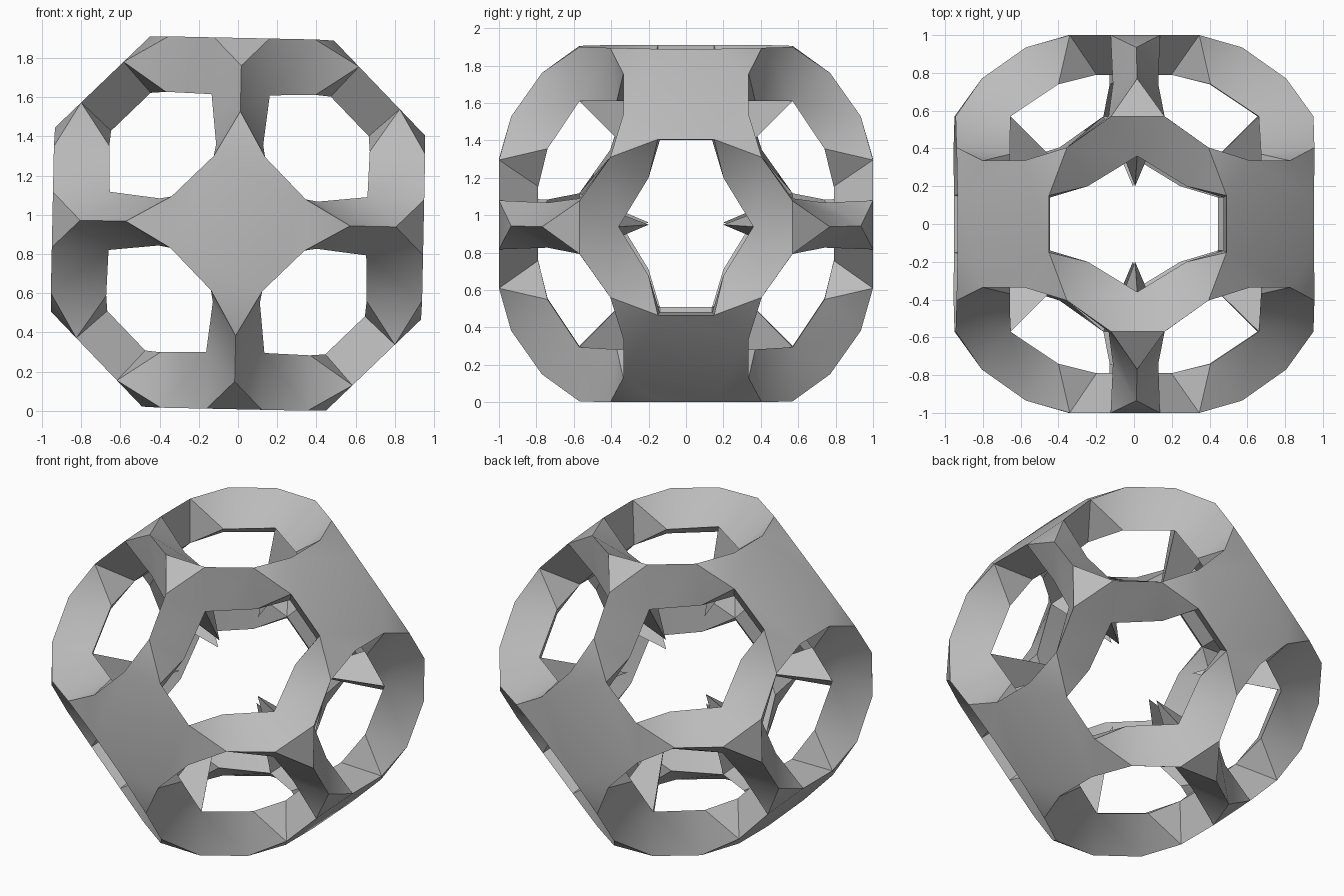
import bpy, bmesh, math
from itertools import product
from mathutils import Matrix, Vector

cube = bpy.data.objects.get("Cube")
if cube:
    bpy.data.objects.remove(cube, do_unlink=True)

# Colour
grey = bpy.data.materials.new("plain_grey")
grey.use_nodes = True
rgba = (0.5, 0.5, 0.5, 1.0)
grey.diffuse_color = rgba
grey.node_tree.nodes["Principled BSDF"].inputs["Base Color"].default_value = rgba

# Proportions of the cage, measured from its centre
RIM = (0.335, 0.15, 1.0)     # outer plate rim beside an opening
BACK = (0.14, 0.14, 0.79)    # corner of the undercut plate back
TIP = (0.405, 0.405, 0.935)  # plate corner
ELBOW = (0.37, 0.2, 0.74)    # root of an arm on the opening's edge
FORK = (0.57, 0.57, 0.77)    # end of an arm at a junction
NOTCH = (0.57, 0.57, 0.36)   # pointed end of an opening
SPIKE = (0.2, 0.2, 0.2)      # inner point of a junction

bm = bmesh.new()


def face(points):
    bm.faces.new([bm.verts.new(p) for p in points])


def place(p, axis, swap=False, sign=(1, 1, 1)):
    """Turn a point (a, b, height) so that its height lies on the given axis."""
    a, b, h = (p[1], p[0], p[2]) if swap else p
    out = [0, 0, 0]
    out[axis], out[(axis + 1) % 3], out[(axis + 2) % 3] = h, a, b
    return Vector([c * s for c, s in zip(out, sign)])


# Three-way junctions and the arms that reach them, one per octant
for sign in product((1, -1), repeat=3):
    forks = [place(FORK, k, sign=sign) for k in range(3)]
    notches = [place(NOTCH, k, sign=sign) for k in range(3)]
    spike = place(SPIKE, 0, sign=sign)
    face(forks)
    for k in range(3):
        m, n = (k + 1) % 3, (k + 2) % 3
        face([forks[m], forks[n], notches[k]])
        face([notches[m], notches[n], spike])
        tip = place(TIP, k, sign=sign)
        back = place(BACK, k, sign=sign)
        rims = [place(RIM, k, s, sign) for s in (False, True)]
        elbows = [place(ELBOW, k, s, sign) for s in (False, True)]
        face([rims[0], tip, rims[1]])
        face([back, elbows[0], elbows[1]])
        face([elbows[0], elbows[1], notches[m], notches[n]])
        for rim, elbow, notch in zip(rims, elbows, (notches[n], notches[m])):
            face([rim, elbow, back])
            face([rim, tip, elbow])
            face([tip, notch, elbow])
            face([tip, forks[k], notch])

# Six plates and their undercut walls beside the openings
for axis, side in product(range(3), (1, -1)):
    def ring(p):
        pts = []
        for q in range(4):
            turn = Matrix.Rotation(q * math.pi / 2, 3, "Z")
            for b in (-p[1], p[1]):
                v = turn @ Vector((p[0], b, p[2] * side))
                pts.append(place(v, axis))
        return pts
    outer, inner = ring(RIM), ring(BACK)
    face(outer)
    face(inner[::2])
    for i in range(0, 8, 2):
        face([outer[i], outer[i + 1], inner[i + 1], inner[i]])

bmesh.ops.remove_doubles(bm, verts=bm.verts, dist=0.001)
bmesh.ops.recalc_face_normals(bm, faces=bm.faces)

# Stand the cage on an edge opening, with a slight extra tilt
bm.transform(Matrix.Rotation(math.radians(46.2), 4, "Y"))
bm.transform(Matrix.Translation((0, 0, -min(v.co.z for v in bm.verts))))

mesh = bpy.data.meshes.new("cage_frame")
bm.to_mesh(mesh)
bm.free()
mesh.materials.append(grey)
cage = bpy.data.objects.new("cage_frame", mesh)
bpy.context.collection.objects.link(cage)
bpy.ops.object.select_all(action="DESELECT")
cage.select_set(True)
bpy.context.view_layer.objects.active = cage
bpy.ops.object.shade_smooth_by_angle(angle=math.radians(30))
